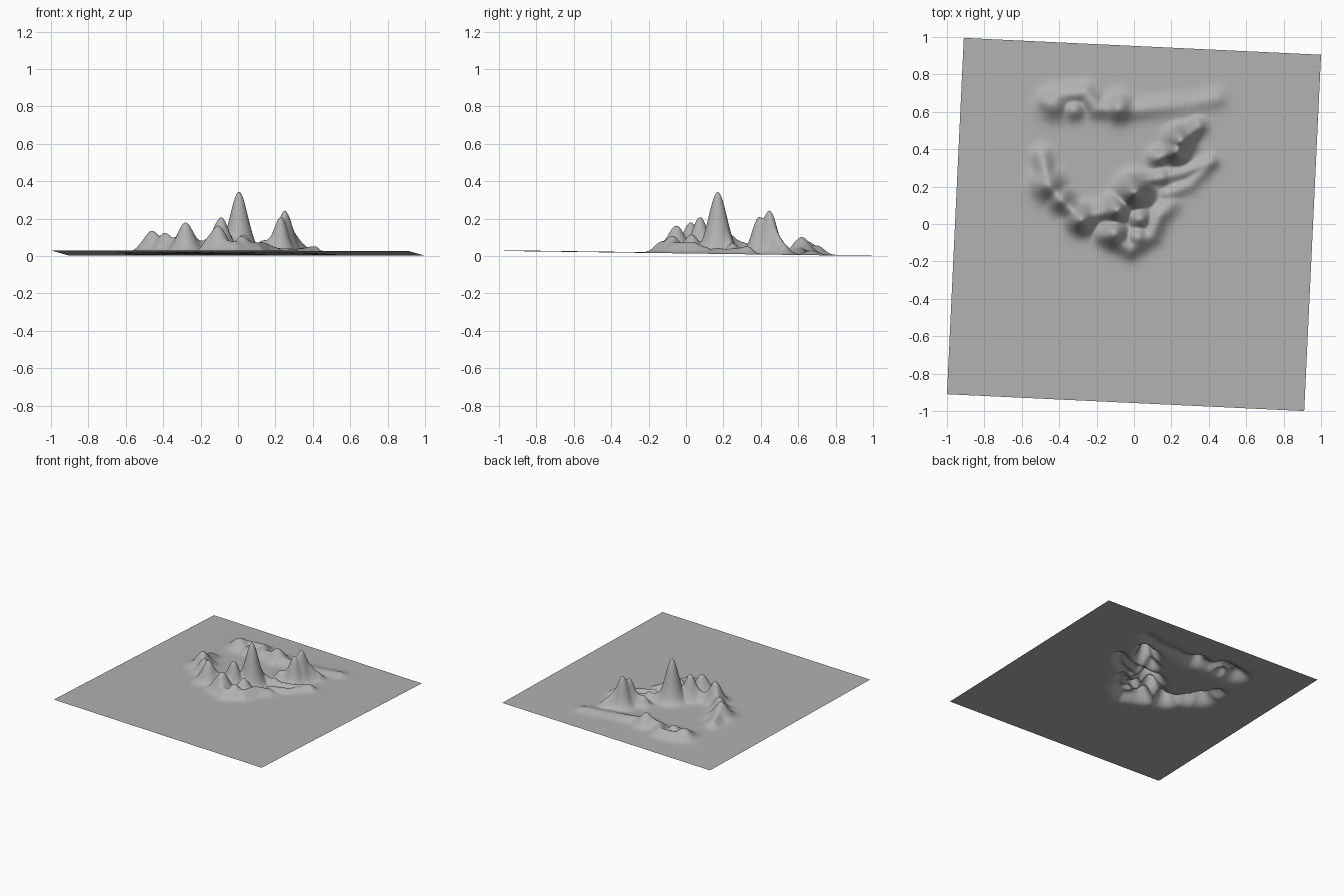
import bpy
import bmesh
import math
from mathutils import Vector

# corner frame of the slightly turned, slightly tilted sheet
U = Vector((1.91, -0.09))
V = Vector((0.09, 1.905))
ORIGIN = Vector((-1.0, -0.91))
N = 240

# round peaks: x, y, height, radius
PEAKS = [
    (0.005, 0.17, 0.33, 0.048),
    (-0.09, 0.075, 0.185, 0.045),
    (-0.105, -0.05, 0.145, 0.046),
    (-0.28, 0.025, 0.16, 0.045),
    (-0.46, 0.21, 0.11, 0.052),
    (-0.39, 0.13, 0.10, 0.042),
    (0.248, 0.447, 0.225, 0.040),
    (0.228, 0.39, 0.19, 0.038),
    (0.02, -0.07, 0.09, 0.040),
    (0.03, 0.03, 0.10, 0.042),
    (-0.08, 0.62, 0.09, 0.046),
    (-0.43, 0.64, 0.07, 0.050),
    (-0.32, 0.61, 0.055, 0.036),
    (0.13, 0.355, 0.065, 0.030),
    (0.15, 0.25, 0.055, 0.030),
]

# ridges: radius, then points (x, y, height)
RIDGES = [
    (0.034, [(-0.49, 0.36, 0.045), (-0.46, 0.21, 0.09), (-0.39, 0.13, 0.08),
             (-0.28, 0.025, 0.09), (-0.19, 0.06, 0.065), (-0.09, 0.075, 0.12)]),
    (0.036, [(-0.15, -0.06, 0.08), (-0.02, -0.13, 0.06), (0.09, -0.06, 0.055),
             (0.13, 0.04, 0.06), (0.19, 0.10, 0.035)]),
    (0.028, [(0.18, 0.16, 0.03), (0.30, 0.21, 0.025), (0.41, 0.33, 0.035)]),
    (0.026, [(0.05, 0.23, 0.08), (0.15, 0.25, 0.03), (0.28, 0.28, 0.03), (0.41, 0.33, 0.035)]),
    (0.030, [(0.12, 0.355, 0.05), (0.22, 0.39, 0.12), (0.27, 0.46, 0.16), (0.34, 0.52, 0.06)]),
    (0.036, [(-0.46, 0.65, 0.05), (-0.38, 0.69, 0.045), (-0.26, 0.70, 0.05),
             (-0.20, 0.62, 0.05), (-0.08, 0.61, 0.06), (0.01, 0.61, 0.035),
             (0.28, 0.64, 0.018), (0.44, 0.67, 0.024)]),
]


def bell(d, r):
    return math.exp(-0.5 * (d / r) ** 2)


def ridge(p, a, b, r):
    a2, b2 = Vector(a[:2]), Vector(b[:2])
    t = max(0.0, min(1.0, (p - a2).dot(b2 - a2) / (b2 - a2).length_squared))
    return (a[2] + (b[2] - a[2]) * t) * bell((p - a2.lerp(b2, t)).length, r)


def height(p):
    base = 0.016 - 0.0135 * p.y - 0.002 * p.x
    if not (-0.75 < p.x < 0.7 and -0.35 < p.y < 0.95):
        return base
    hs = [h * bell(math.hypot(p.x - x, p.y - y), r) for x, y, h, r in PEAKS]
    for r, pts in RIDGES:
        hs.append(max(ridge(p, a, b, r) for a, b in zip(pts, pts[1:])))
    # soft maximum keeps the valleys between neighbours
    return base + sum(h ** 4 for h in hs) ** 0.25


# terrain sheet
bm = bmesh.new()
rows = []
for j in range(N + 1):
    row = []
    for i in range(N + 1):
        p = ORIGIN + U * (i / N) + V * (j / N)
        row.append(bm.verts.new((p.x, p.y, height(p))))
    rows.append(row)
for j in range(N):
    for i in range(N):
        f = bm.faces.new((rows[j][i], rows[j][i + 1], rows[j + 1][i + 1], rows[j + 1][i]))
        f.smooth = True
mesh = bpy.data.meshes.new("mountain_terrain")
bm.to_mesh(mesh)
bm.free()
terrain = bpy.data.objects.new("mountain_terrain", mesh)
bpy.context.collection.objects.link(terrain)

# darker grey
grey = bpy.data.materials.new("dark_grey")
grey.diffuse_color = (0.44, 0.44, 0.44, 1.0)
mesh.materials.append(grey)
